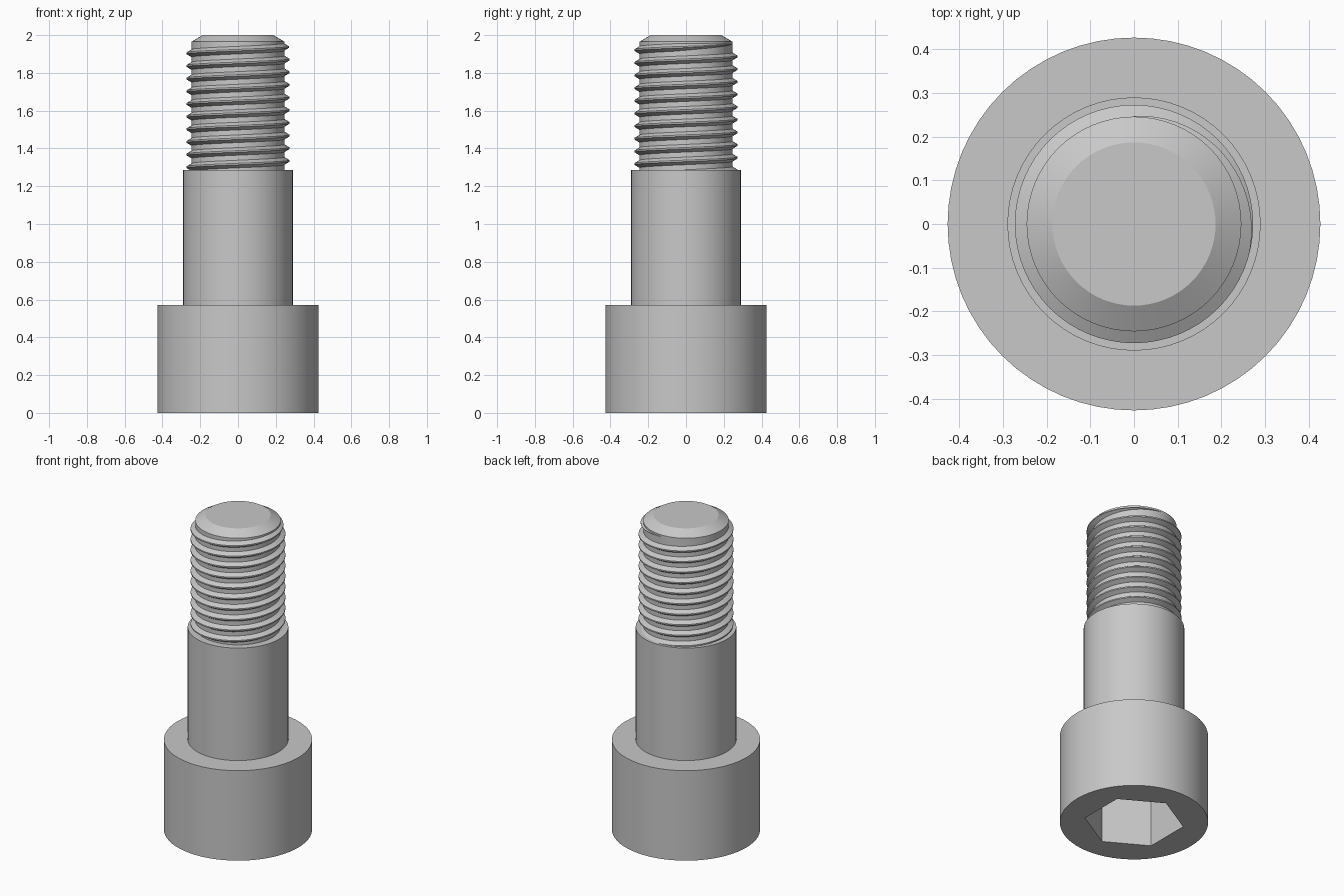
import bpy, bmesh, math
from mathutils import Vector

cube = bpy.data.objects.get("Cube")
if cube:
    bpy.data.objects.remove(cube, do_unlink=True)

# Main dimensions
SIDES = 64
HEAD_R, HEAD_TOP = 0.427, 0.572
SHOULDER_R, SHOULDER_TOP = 0.29, 1.287
CORE_R, CREST_R = 0.246, 0.273
PITCH = 0.067
SOCKET_R, SOCKET_DEPTH = 0.287, 0.36

steel = bpy.data.materials.new("steel grey")
steel.use_nodes = True
grey = (0.58, 0.58, 0.58, 1)
steel.diffuse_color = grey
steel.node_tree.nodes["Principled BSDF"].inputs["Base Color"].default_value = grey


def finish(name, bm):
    """Turn a bmesh into a named, smooth-shaded steel object."""
    bmesh.ops.recalc_face_normals(bm, faces=bm.faces)
    mesh = bpy.data.meshes.new(name)
    bm.to_mesh(mesh)
    bm.free()
    mesh.materials.append(steel)
    obj = bpy.data.objects.new(name, mesh)
    bpy.context.collection.objects.link(obj)
    smooth(obj)
    return obj


def smooth(obj):
    bpy.ops.object.select_all(action='DESELECT')
    obj.select_set(True)
    bpy.context.view_layer.objects.active = obj
    bpy.ops.object.shade_smooth_by_angle(angle=math.radians(25))


def lathe(name, profile):
    """Spin a (radius, height) profile around z."""
    bm = bmesh.new()
    verts = [bm.verts.new((r, 0, z)) for r, z in profile]
    edges = [bm.edges.new(pair) for pair in zip(verts, verts[1:])]
    bmesh.ops.spin(bm, geom=verts + edges, cent=(0, 0, 0), axis=(0, 0, 1),
                   angle=math.tau, steps=SIDES, use_duplicate=False)
    bmesh.ops.remove_doubles(bm, verts=bm.verts, dist=0.0001)
    return finish(name, bm)


# Head with a hexagonal socket, corners on the y axis
head = lathe("head", [(0, 0), (HEAD_R, 0), (HEAD_R, HEAD_TOP), (0, HEAD_TOP)])
bpy.ops.mesh.primitive_cylinder_add(vertices=6, radius=SOCKET_R, depth=2 * SOCKET_DEPTH)
cutter = bpy.context.object
cutter.name = "socket_cutter"
cutter.hide_render = True
cutter.data.materials.append(steel)
bpy.context.view_layer.update()
cut = head.modifiers.new("socket", 'BOOLEAN')
cut.operation = 'DIFFERENCE'
cut.solver = 'EXACT'
cut.object = cutter
bpy.context.view_layer.objects.active = head
bpy.ops.object.modifier_apply(modifier=cut.name)
bpy.data.objects.remove(cutter, do_unlink=True)
smooth(head)

# Plain shoulder, and the chamfered core that carries the thread
lathe("shoulder", [(SHOULDER_R, HEAD_TOP), (SHOULDER_R, SHOULDER_TOP), (CORE_R, SHOULDER_TOP)])
lathe("threaded_core", [(CORE_R, SHOULDER_TOP), (CORE_R, 1.965), (0.187, 2), (0, 2)])

# Right-handed thread, wound down from the tip and fading out at its end
bm = bmesh.new()
turns = 10.5
top_z = 1.954
fade = math.radians(110)
previous = None
for i in range(int(turns * SIDES) + 1):
    wound = i * math.tau / SIDES
    angle = math.pi / 2 - wound
    mid = top_z - PITCH * wound / math.tau
    grow = min(1, 0.05 + wound / fade)
    crest = CORE_R + (CREST_R - CORE_R) * grow
    root = CORE_R - 0.003
    section = [(root, -0.022 * grow), (crest, -0.004 * grow),
               (crest, 0.004 * grow), (root, 0.022 * grow)]
    ring = [bm.verts.new(Vector((r * math.cos(angle), r * math.sin(angle), mid + dz)))
            for r, dz in section]
    if previous:
        for k in range(4):
            n = (k + 1) % 4
            bm.faces.new((previous[k], previous[n], ring[n], ring[k]))
    else:
        bm.faces.new(ring)
    previous = ring
bm.faces.new(previous)
finish("screw_thread", bm)
